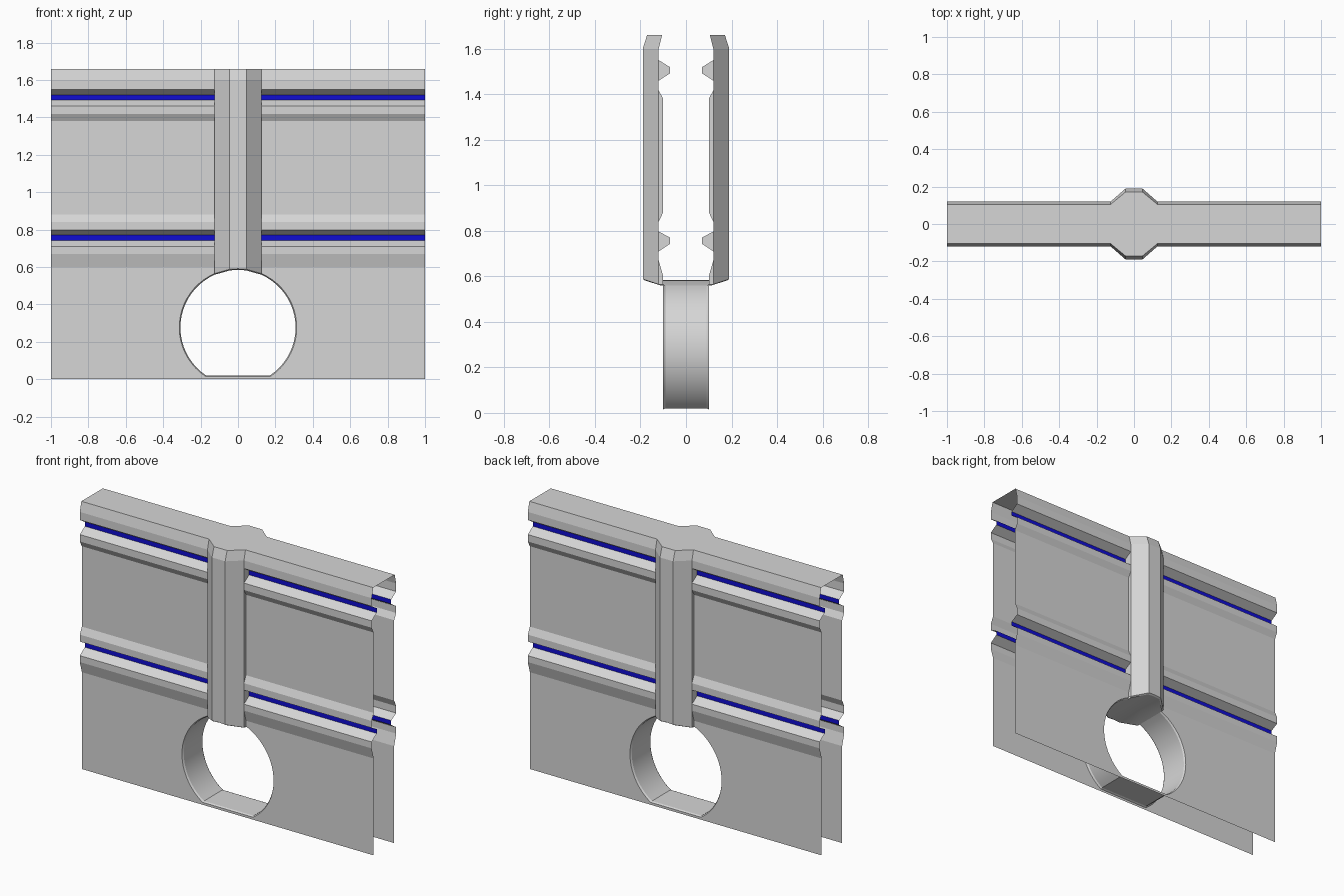
import bpy, bmesh, math
from mathutils import Vector

if "Cube" in bpy.data.objects:
    bpy.data.objects.remove(bpy.data.objects["Cube"], do_unlink=True)


def material(name, rgb):
    m = bpy.data.materials.new(name)
    m.use_nodes = True
    m.diffuse_color = (*rgb, 1)
    bsdf = m.node_tree.nodes["Principled BSDF"]
    bsdf.inputs["Base Color"].default_value = (*rgb, 1)
    bsdf.inputs["Roughness"].default_value = 0.7
    return m


GREY = material("light grey", (0.67, 0.67, 0.67))
BLUE = material("strip blue", (0.005, 0.004, 0.65))


def part(name, faces, smooth=False):
    """Faces are (points, facing, colour) for one quarter, mirrored to all four."""
    bm = bmesh.new()
    for points, facing, colour in faces:
        f = bm.faces.new([bm.verts.new(p) for p in points])
        f.normal_update()
        if f.normal.dot(Vector(facing)) < 0:
            f.normal_flip()
        f.material_index = colour
    bmesh.ops.remove_doubles(bm, verts=bm.verts, dist=0.0005)
    mesh = bpy.data.meshes.new(name)
    bm.to_mesh(mesh)
    bm.free()
    mesh.materials.append(GREY)
    mesh.materials.append(BLUE)
    ob = bpy.data.objects.new(name, mesh)
    bpy.context.collection.objects.link(ob)
    if smooth:
        bpy.ops.object.select_all(action="DESELECT")
        ob.select_set(True)
        bpy.context.view_layer.objects.active = ob
        bpy.ops.object.shade_smooth_by_angle(angle=math.radians(25))
    mirror = ob.modifiers.new("mirror", "MIRROR")
    mirror.use_axis = (True, True, False)
    mirror.merge_threshold = 0.0005
    return ob


# Main dimensions
TOP, SHOULDER = 1.66, 1.60
WALL, RIB, NOTCH = -0.10, -0.12, -0.07
PILLAR_IN, PILLAR_OUT, PILLAR_Y = 0.045, 0.125, -0.19
LIP_Y, PILLAR_LIP_Y = -0.105, -0.171
CENTRE_Z, RADIUS, RIM, DROP = 0.277, 0.308, 1.02, 0.257

# Tunnel section: from crown to floor corner, with points at the pillar edges
a_in = math.asin(PILLAR_IN / (RADIUS * RIM))
a_out = math.asin(PILLAR_OUT / (RADIUS * RIM))
a_end = math.acos(-DROP / RADIUS)
STEPS = 20
angles = [0, a_in, a_out]
angles += [a_out + (a_end - a_out) * i / STEPS for i in range(1, STEPS + 1)]
arc = [(RADIUS * math.sin(a), RADIUS * math.cos(a)) for a in angles]
arc.append((0, -DROP))


def ring(i, y, k=1.0):
    return (arc[i][0] * k, y, CENTRE_Z + arc[i][1] * k)


# Tunnel lining with a small chamfer; its crown runs out under the pillar
outer = [(PILLAR_Y, PILLAR_Y), (PILLAR_Y, RIB)] + [(WALL, WALL)] * (len(arc) - 3)
lining = []
for i, (ya, yb) in enumerate(outer):
    inward = (-arc[i][0] - arc[i + 1][0], 0, -arc[i][1] - arc[i + 1][1])
    a, b = ring(i, ya + 0.01), ring(i + 1, yb + 0.01)
    lining.append(([ring(i, 0), ring(i + 1, 0), b, a], inward, 0))
    lining.append(([a, b, ring(i + 1, yb, RIM), ring(i, ya, RIM)], inward, 0))
part("tunnel_lining", lining, smooth=True)

# Lower wall with the tunnel opening
edge = [ring(i, WALL, RIM) for i in range(2, len(arc))]
outline = [(0, WALL, 0), (1, WALL, 0), (1, WALL, 0.6), (PILLAR_OUT, WALL, 0.6)]
part("lower_wall", [(outline + edge, (0, -1, 0), 0)])

# Ribbed upper wall: (y, z) profile with two notches holding blue strips
profile = [
    (WALL, 0.60), (RIB, 0.67), (RIB, 0.71), (NOTCH, 0.743), (NOTCH, 0.77),
    (RIB, 0.797), (RIB, 0.84), (WALL, 0.882), (WALL, 1.38), (RIB, 1.417),
    (RIB, 1.46), (NOTCH, 1.492), (NOTCH, 1.519), (RIB, 1.55),
    (RIB, SHOULDER), (LIP_Y, TOP)]
ribs = []
for (ya, za), (yb, zb) in zip(profile, profile[1:]):
    quad = [(PILLAR_OUT, ya, za), (1, ya, za), (1, yb, zb), (PILLAR_OUT, yb, zb)]
    ribs.append((quad, (0, -1, 0), int(ya == yb == NOTCH)))
part("ribbed_wall", ribs)

# Pillar: front, slanted flank, and the shoulder slopes above them
crown, corner, foot = [
    (0, PILLAR_Y, ring(0, 0, RIM)[2]),
    (PILLAR_IN, PILLAR_Y, ring(1, 0, RIM)[2]),
    (PILLAR_OUT, RIB, ring(2, 0, RIM)[2])]
pillar = []
for (p, q, lip_p, lip_q, facing) in [
        (crown, corner, PILLAR_LIP_Y, PILLAR_LIP_Y, (0, -1, 0)),
        (corner, foot, PILLAR_LIP_Y, LIP_Y, (1, -1, 0))]:
    p1, q1 = (p[0], p[1], SHOULDER), (q[0], q[1], SHOULDER)
    pillar.append(([p, q, q1, p1], facing, 0))
    pillar.append(([p1, q1, (q[0], lip_q, TOP), (p[0], lip_p, TOP)], facing, 0))

# Plates closing the notches and recesses against the pillar
closing = [(WALL, foot[2])] + profile[:-1]
for (ya, za), (yb, zb) in zip(closing, closing[1:]):
    points = [(RIB, za), (ya, za), (yb, zb), (RIB, zb)]
    unique = list(dict.fromkeys(points))
    if len(unique) > 2:
        pillar.append(([(PILLAR_OUT, y, z) for y, z in unique], (1, 0, 0), 0))
part("pillar", pillar)

# Flat top
plan = [(0, 0), (1, 0), (1, LIP_Y), (PILLAR_OUT, LIP_Y),
        (PILLAR_IN, PILLAR_LIP_Y), (0, PILLAR_LIP_Y)]
part("top_cap", [([(x, y, TOP) for x, y in plan], (0, 0, 1), 0)])
